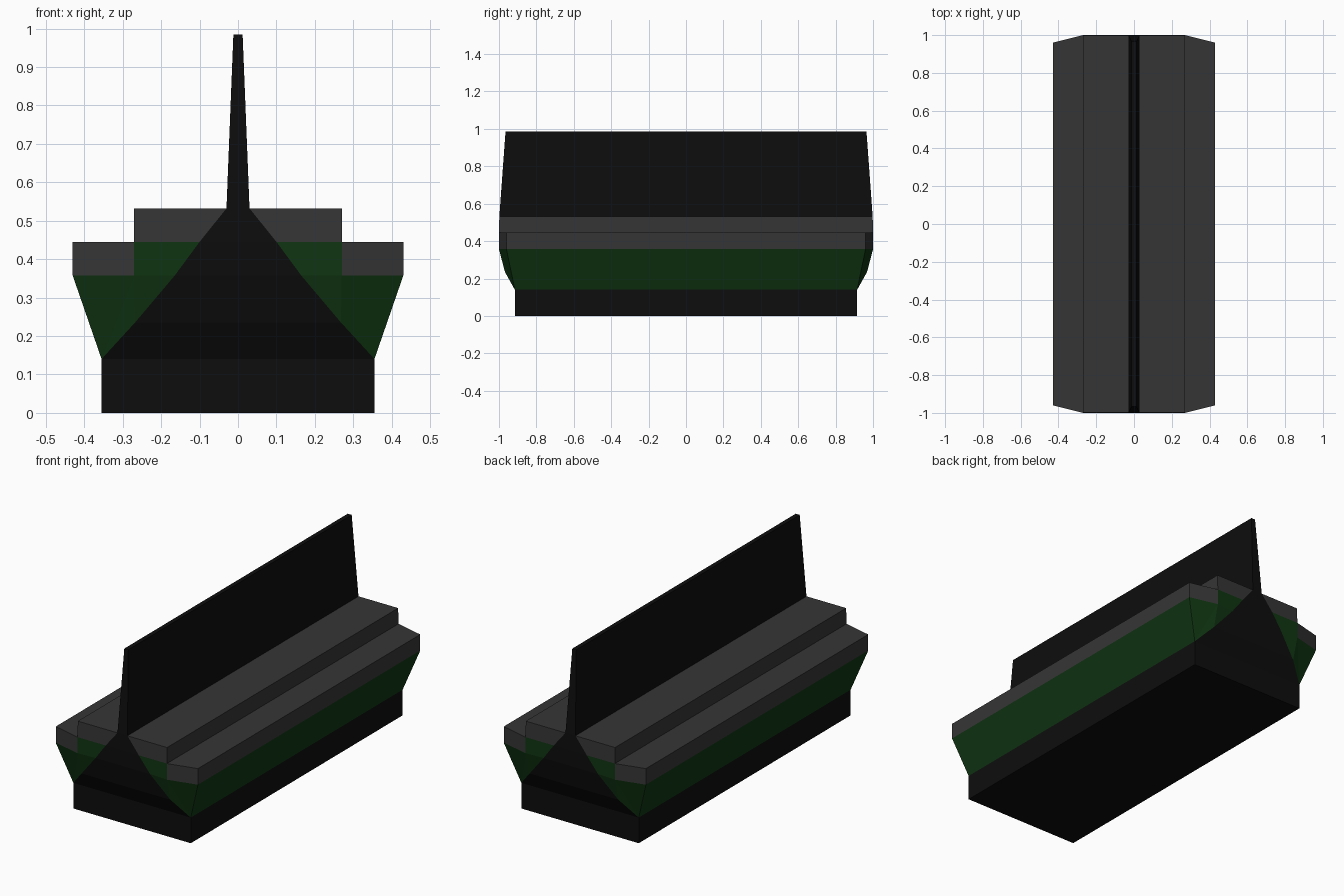
import bpy
import bmesh

cube = bpy.data.objects.get("Cube")
if cube:
    bpy.data.objects.remove(cube, do_unlink=True)


def material(name, rgb):
    mat = bpy.data.materials.new(name)
    mat.use_nodes = True
    color = (*rgb, 1.0)
    mat.diffuse_color = color
    mat.node_tree.nodes["Principled BSDF"].inputs["Base Color"].default_value = color
    return mat


BLACK = material("black", (0.004, 0.004, 0.004))
GREEN = material("dark green", (0.005, 0.036, 0.006))
GREY = material("dark grey", (0.036, 0.036, 0.036))


def finish(name, bm, mat):
    bmesh.ops.recalc_face_normals(bm, faces=bm.faces)
    mesh = bpy.data.meshes.new(name)
    bm.to_mesh(mesh)
    bm.free()
    mesh.materials.append(mat)
    obj = bpy.data.objects.new(name, mesh)
    bpy.context.collection.objects.link(obj)
    return obj


def stack(name, rows, mat):
    """Loft of centred rectangles; each row is (half width, half length, z)."""
    bm = bmesh.new()
    rings = [[bm.verts.new((sx * x, sy * y, z))
              for sx, sy in ((-1, -1), (1, -1), (1, 1), (-1, 1))]
             for x, y, z in rows]
    for low, high in zip(rings, rings[1:]):
        for i in range(4):
            j = (i + 1) % 4
            bm.faces.new((low[i], low[j], high[j], high[i]))
    bm.faces.new(rings[0])
    bm.faces.new(rings[-1])
    return finish(name, bm, mat)


def side_prism(name, outline, caps, mat):
    """Lengthwise bar from an outline of (x, half length, z), mirrored to both sides."""
    bm = bmesh.new()
    front, back = [[bm.verts.new((x, s * y, z)) for x, y, z in outline]
                   for s in (-1, 1)]
    n = len(outline)
    for i in range(n):
        j = (i + 1) % n
        bm.faces.new((front[i], front[j], back[j], back[i]))
    for cap in caps:
        for end in (front, back):
            bm.faces.new([end[i] for i in cap])
    obj = finish(name, bm, mat)
    obj.modifiers.new("Mirror", "MIRROR").use_axis[0] = True
    return obj


# Edge of the black wedge, shared with the green flanks and grey steps
edge = [(0.355, 0.915, 0.14), (0.268, 0.968, 0.235), (0.165, 0.995, 0.357),
        (0.10, 1.0, 0.445), (0.03, 0.998, 0.532)]

# Black plinth with its tapering wedge, and the tall thin fin
stack("base_wedge", [(0.355, 0.915, 0.0)] + edge, BLACK)
stack("fin", [edge[-1], (0.012, 0.965, 0.985)], BLACK)

# Green flanks sloping out from the plinth
step_low = (0.27, 1.0, 0.357)
step_high = (0.27, 1.0, 0.445)
rim_low = (0.43, 0.96, 0.357)
rim_high = (0.43, 0.96, 0.445)
side_prism("flank", edge[:4] + [step_high, step_low, rim_low],
           [(0, 6, 5), (0, 5, 1), (1, 5, 2), (2, 5, 4, 3)], GREEN)

# Grey lower and upper steps
side_prism("lower_step", [step_low, rim_low, rim_high, step_high],
           [(0, 1, 2, 3)], GREY)
side_prism("upper_step", [edge[3], step_high, (0.27, 0.998, 0.532), edge[4]],
           [(0, 1, 2, 3)], GREY)
